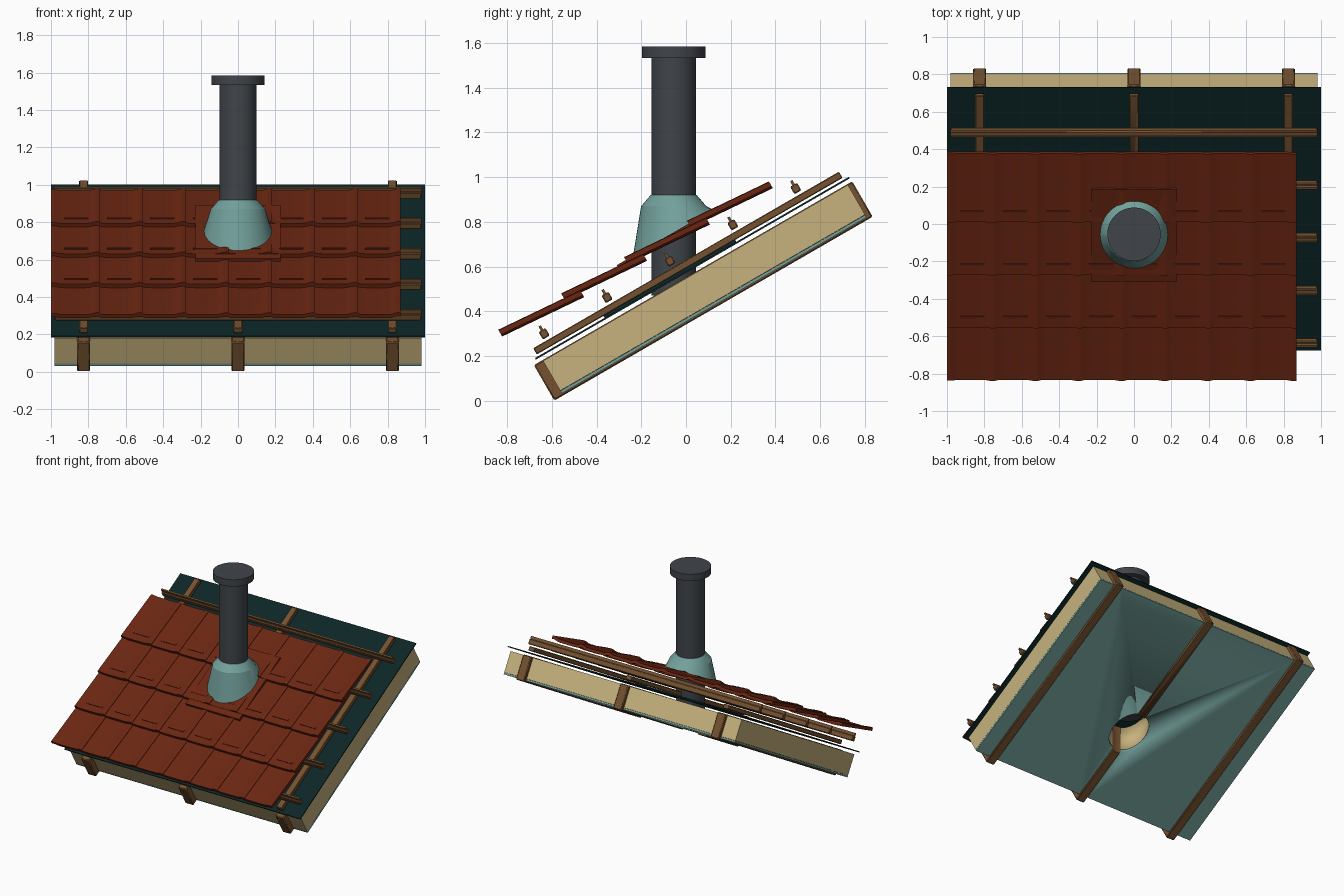
import bpy, bmesh, math
from mathutils import Matrix, Vector

if "Cube" in bpy.data.objects:
    bpy.data.objects.remove(bpy.data.objects["Cube"])

PITCH = Matrix.Rotation(math.radians(30), 4, 'X')   # roof frame: x across, y up-slope, z normal
PIPE_Y = -0.055


def material(name, srgb):
    m = bpy.data.materials.new(name)
    m.diffuse_color = [((c + 0.055) / 1.055) ** 2.4 for c in srgb] + [1]
    m.use_nodes = True
    m.node_tree.nodes["Principled BSDF"].inputs["Base Color"].default_value = m.diffuse_color
    return m


TILE = material("clay red", (0.42, 0.15, 0.07))
WOOD = material("timber brown", (0.46, 0.32, 0.19))
CREAM = material("insulation cream", (0.78, 0.70, 0.49))
DARK = material("membrane dark teal", (0.05, 0.15, 0.15))
TEAL = material("soft teal", (0.45, 0.63, 0.61))
GREY = material("pipe grey", (0.25, 0.27, 0.29))


def finish(name, bm, mat, angle=35):
    bmesh.ops.recalc_face_normals(bm, faces=bm.faces)
    me = bpy.data.meshes.new(name)
    bm.to_mesh(me)
    bm.free()
    me.polygons.foreach_set("use_smooth", [True] * len(me.polygons))
    me.set_sharp_from_angle(angle=math.radians(angle))
    ob = bpy.data.objects.new(name, me)
    bpy.context.collection.objects.link(ob)
    if mat:
        me.materials.append(mat)
    return ob


def slabs(name, boxes, mat, bevel=0.0, cut=None):
    """Boxes (x0, x1, u0, u1, n0, n1) in the roof frame, as one object."""
    bm = bmesh.new()
    for x0, x1, u0, u1, n0, n1 in boxes:
        mid = Vector(((x0 + x1) / 2, (u0 + u1) / 2, (n0 + n1) / 2))
        size = Matrix.Diagonal((x1 - x0, u1 - u0, n1 - n0, 1))
        bmesh.ops.create_cube(bm, size=1, matrix=PITCH @ Matrix.Translation(mid) @ size)
    ob = finish(name, bm, mat)
    if bevel:
        mod = ob.modifiers.new("Bevel", 'BEVEL')
        mod.width, mod.segments = bevel, 1
    if cut:
        mod = ob.modifiers.new("Hole", 'BOOLEAN')
        mod.object, mod.operation, mod.solver = cut, 'DIFFERENCE', 'EXACT'
    return ob


def lathe(name, rings, mat, caps=True, n=48):
    """Loft round the pipe axis; z may be a function of the y position."""
    bm = bmesh.new()
    loops = []
    for r, z in rings:
        loop = []
        for i in range(n):
            a = 2 * math.pi * i / n
            y = PIPE_Y + r * math.sin(a)
            loop.append(bm.verts.new((r * math.cos(a), y, z(y) if callable(z) else z)))
        loops.append(loop)
    for a, b in zip(loops, loops[1:]):
        for i in range(n):
            j = (i + 1) % n
            bm.faces.new((a[i], a[j], b[j], b[i]))
    if caps:
        bm.faces.new(loops[0])
        bm.faces.new(loops[-1])
    return finish(name, bm, mat, 25)


# Hole cutter through the roof layers
cutter = lathe("hole_cutter", [(0.14, -0.3), (0.14, 1.2)], None)
cutter.hide_render = True
cutter.hide_viewport = True

# Rafters, with insulation and lining boards in the bays between them
CENTRES = (-0.825, 0, 0.825)
HALF = 0.035
slabs("rafters", [(c - HALF, c + HALF, -0.51, 1.135, 0.295, 0.478) for c in CENTRES],
      WOOD, 0.006, cutter)
starts = [-0.98] + [c + HALF for c in CENTRES]
ends = [c - HALF for c in CENTRES] + [0.98]
bays = list(zip(starts, ends))
slabs("insulation", [(a, b, -0.465, 1.11, 0.32, 0.474) for a, b in bays], CREAM, 0, cutter)
slabs("lining_board", [(a, b, -0.465, 1.11, 0.306, 0.319) for a, b in bays], TEAL, 0, cutter)

# Membrane with a sealing patch round the pipe
slabs("membrane", [(-1, 1, -0.49, 1.132, 0.495, 0.503)], DARK)
slabs("membrane_patch", [(-0.27, 0.27, -0.13, 0.55, 0.503, 0.513)], DARK)

# Counter battens up the slope, battens with a narrow rib across it
slabs("counter_battens", [(c - 0.024, c + 0.024, -0.475, 1.105, 0.513, 0.545) for c in CENTRES],
      WOOD, 0.004, cutter)
rows = [-0.40 + 0.325 * i for i in range(5)]
slabs("battens", [(-0.98, 0.98, u - 0.018, u + 0.018, 0.557, 0.596) for u in rows],
      WOOD, 0.005, cutter)
slabs("batten_ribs", [(-0.98, 0.98, u - 0.006, u + 0.006, 0.594, 0.617) for u in rows],
      WOOD, 0, cutter)

# Roof tiles: one rolled profile repeated over four rows of eight
PROFILE = [(0, 0.005), (0.04, 0.008), (0.10, 0.007), (0.18, 0.001), (0.30, 0), (0.72, 0),
           (0.80, 0.002), (0.88, 0.009), (0.95, 0.013), (1, 0.010)]
TILE_W, THICK, U0, LENGTH, DROP = 0.26, 0.022, -0.569, 0.406, 0.031
bm = bmesh.new()
for row in range(4):
    for col in range(8):
        x0, u0 = -1 + 0.23 * col, U0 + 0.325 * row
        outline = [(t, h) for t, h in PROFILE] + [(t, h - THICK) for t, h in reversed(PROFILE)]
        low, high = [[bm.verts.new(PITCH @ Vector((x0 + t * TILE_W, u, n + h)))
                      for t, h in outline]
                     for u, n in ((u0, 0.682), (u0 + LENGTH, 0.682 - DROP))]
        k = len(outline)
        for i in range(k):
            j = (i + 1) % k
            bm.faces.new((low[i], low[j], high[j], high[i]))
        for loop in (low, high):      # end faces as a strip of quads
            for i in range(len(PROFILE) - 1):
                bm.faces.new((loop[i], loop[i + 1], loop[k - 2 - i], loop[k - 1 - i]))
finish("roof_tiles", bm, TILE)

# Short stop ribs that show just above each tile joint
slabs("tile_ribs", [(-1 + 0.23 * c + 0.07, -1 + 0.23 * c + 0.20, u, u + 0.012, 0.66, 0.682)
                    for c in range(8) for u in [U0 + 0.325 * r + 0.055 for r in (1, 2, 3)]], TILE)

# Flashing plate, collar, pipe and cap
slabs("flashing_plate", [(-0.228, 0.228, 0.035, 0.607, 0.66, 0.680)], TILE)
base = lambda y: (0.674 + 0.5 * y) / 0.866
lathe("collar", [(0.183, base), (0.146, 0.87), (0.103, 0.92), (0.09, 0.92)], TEAL, caps=False)
lathe("pipe", [(0.10, 0.47), (0.10, 1.535)], GREY)
lathe("pipe_cap", [(0.143, 1.533), (0.143, 1.585)], GREY)
